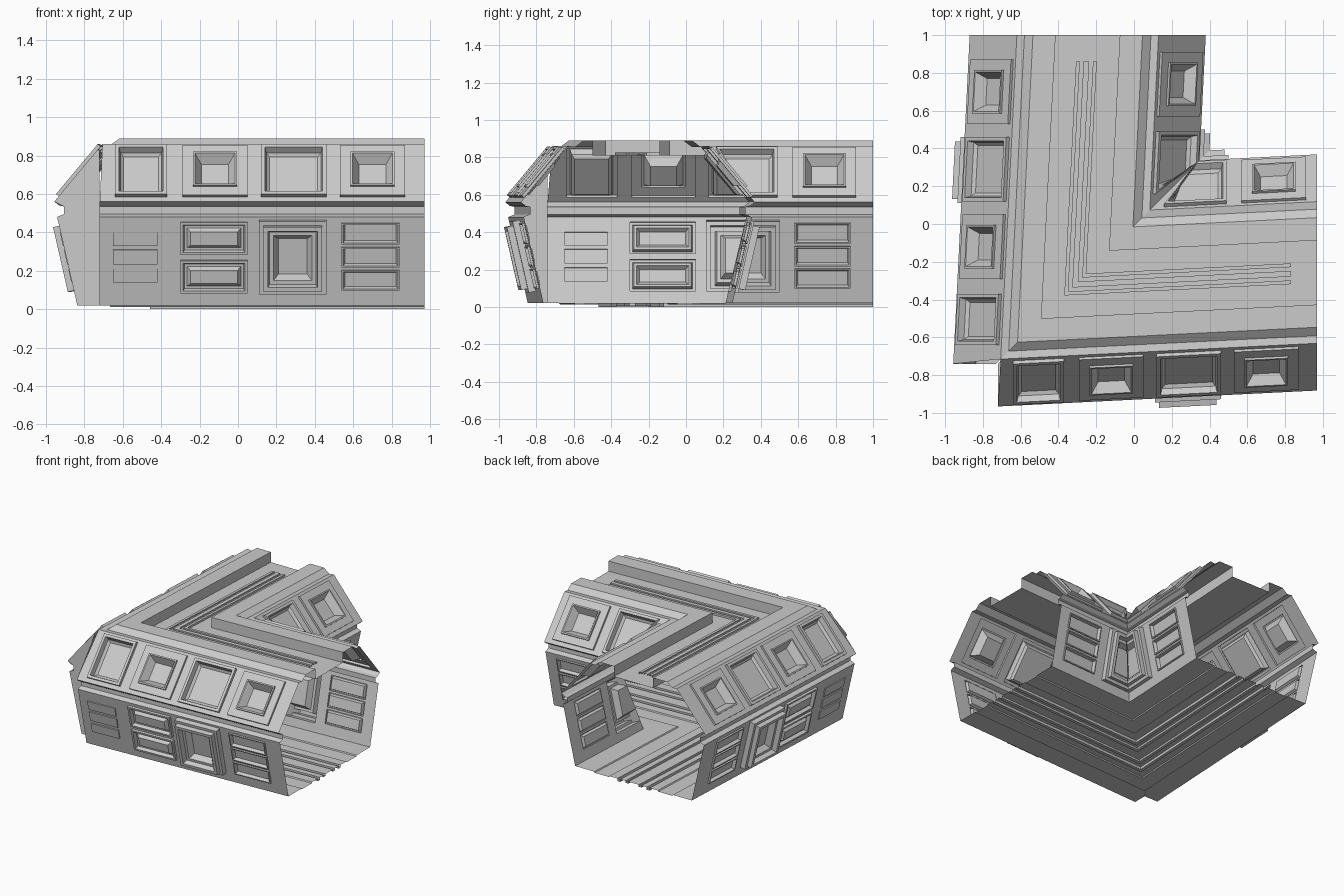
import bpy, bmesh
from mathutils import Vector

if "Cube" in bpy.data.objects:
    bpy.data.objects.remove(bpy.data.objects["Cube"])

SKEW = 0.05                       # both arms lean slightly toward each other
CENTRE = {'x': -0.305, 'y': -0.295}
END = {'x': 0.97, 'y': 1.0}
NOTCH = {'x': -0.72, 'y': -0.74}


def point(arm, s, u, h, z):
    """Position along an arm (u), half width from its centre line (h), height z.
    Clamped to the mitre between arms and to the outer corner notch."""
    own, other = CENTRE[arm], CENTRE['y' if arm == 'x' else 'x']
    mitre = (other + s * h + SKEW * (own + s * h)) / (1 - SKEW * SKEW)
    u = max(u, mitre, NOTCH[arm])
    v = own + s * h + SKEW * u
    return Vector((u, v, z)) if arm == 'x' else Vector((v, u, z))


def quad(bm, pts):
    bm.faces.new([bm.verts.new(p) for p in pts])


def finish(name, bm):
    bmesh.ops.remove_doubles(bm, verts=bm.verts, dist=0.0004)
    bmesh.ops.dissolve_degenerate(bm, edges=bm.edges, dist=0.0004)
    bmesh.ops.recalc_face_normals(bm, faces=bm.faces)
    me = bpy.data.meshes.new(name)
    bm.to_mesh(me)
    bm.free()
    bpy.context.collection.objects.link(bpy.data.objects.new(name, me))


def strips(name, profile, end_gap=0.0):
    """Sweep a half profile along both arms, both sides."""
    bm = bmesh.new()
    for arm in 'xy':
        e = END[arm] - end_gap
        for s in (-1, 1):
            for a, b in zip(profile, profile[1:]):
                quad(bm, [point(arm, s, -2, *a), point(arm, s, e, *a),
                          point(arm, s, e, *b), point(arm, s, -2, *b)])
    finish(name, bm)


def wall(name, low, high, s, columns):
    """Sloped wall with stacked panels; columns = (u0, u1, [(z0, z1, rings)])."""
    (h0, z0), (h1, z1) = low, high
    length = ((h1 - h0) ** 2 + (z1 - z0) ** 2) ** 0.5
    nh, nz = (z1 - z0) / length, (h0 - h1) / length
    bm = bmesh.new()
    for arm in 'xy':
        def P(u, w, d=0):
            return point(arm, s, u, h0 + (h1 - h0) * w + nh * d,
                         z0 + (z1 - z0) * w + nz * d)

        def rect(ua, ub, wa, wb, d=0):
            return [P(ua, wa, d), P(ub, wa, d), P(ub, wb, d), P(ua, wb, d)]

        cursor = -2
        for ua, ub, stack in columns:
            quad(bm, rect(cursor, ua, 0, 1))
            w = 0
            for za, zb, rings in stack:
                wa, wb = (za - z0) / (z1 - z0), (zb - z0) / (z1 - z0)
                quad(bm, rect(ua, ub, w, wa))
                prev = None
                for inset, d in rings:
                    k = inset / length
                    r = rect(ua + inset, ub - inset, wa + k, wb - k, d)
                    if prev:
                        for i in range(4):
                            j = (i + 1) % 4
                            quad(bm, [prev[i], prev[j], r[j], r[i]])
                    prev = r
                quad(bm, prev)
                w = wb
            quad(bm, rect(ua, ub, w, 1))
            cursor = ub
        quad(bm, rect(cursor, END[arm], 0, 1))
    finish(name, bm)


# Panel styles: (inset, depth) rings
WINDOW = [(0, 0), (0, .022), (.02, .022), (.028, -.015), (.045, -.03)]
VENT = [(0, 0), (0, .016), (.055, .016), (.055, .03), (.065, .03), (.1, -.025)]
DOOR = [(0, 0), (0, .04), (.022, .04), (.022, .075), (.045, .075),
        (.055, .04), (.075, .04), (.1, 0)]
TRAY = [(0, 0), (0, .018), (.014, .018), (.022, -.008), (.035, -.008), (.052, .015)]
SLOT = [(0, 0), (0, .012), (.008, .012), (.016, -.012)]
BAR = [(0, 0), (0, .008)]

FOOT, WAIST = (.505, .02), (.61, .48)
EAVE, RIDGE = (.625, .56), (.375, .86)

# Floor with shallow grooves
strips("floor", [(.505, .02), (.40, .02), (.34, .02), (.335, .012), (.215, .012),
                 (.21, .02), (.14, .02), (.14, 0), (.115, 0), (.115, .02),
                 (.07, .02), (.07, .005), (.045, .005), (.045, .02), (0, .02)])
# Recess between lower and upper walls
strips("waist_groove", [WAIST, (.575, .495), (.575, .535), (.60, .54), EAVE])
# Ceiling: ledge, raised beams and sunken channel
strips("ceiling", [RIDGE, (.335, .855), (.29, .89), (.17, .89), (.17, .81), (0, .81)])
strips("ceiling_ribs", [(.055, .81), (.055, .825), (.035, .825), (.035, .815),
                        (.015, .815), (.015, .825), (0, .825)], 0.14)

# Lower walls
three = [(.10, .205, SLOT), (.22, .325, SLOT), (.34, .45, SLOT)]
wall("outer_lower_wall", FOOT, WAIST, -1, [
    (-.65, -.42, [(.14, .21, BAR), (.235, .31, BAR), (.33, .40, BAR)]),
    (-.30, .05, [(.085, .255, TRAY), (.285, .455, TRAY)]),
    (.11, .46, [(.085, .465, DOOR)]),
    (.54, .84, three)])
wall("inner_lower_wall", FOOT, WAIST, 1, [
    (-1, .50, [(.085, .465, DOOR)]),
    (.58, .88, three)])

# Upper sloped walls
wall("outer_upper_wall", EAVE, RIDGE, -1, [
    (-.64, -.37, [(.585, .845, WINDOW)]),
    (-.29, .05, [(.585, .845, VENT)]),
    (.12, .46, [(.585, .845, WINDOW)]),
    (.53, .87, [(.585, .845, VENT)])])
wall("inner_upper_wall", EAVE, RIDGE, 1, [
    (.16, .49, [(.585, .845, WINDOW)]),
    (.57, .91, [(.585, .845, VENT)])])

# Plates closing the notched outer corner
bm = bmesh.new()
for arm in 'xy':
    edge = [point(arm, -1, -2, h, z) for h, z in
            (FOOT, WAIST, (.575, .495), (.575, .535), EAVE, (.40, .83))]
    axis = Vector((NOTCH['x'], NOTCH['y'], 0))
    quad(bm, edge + [axis + Vector((0, 0, .83)), axis + Vector((0, 0, .02))])
finish("corner_plates", bm)
